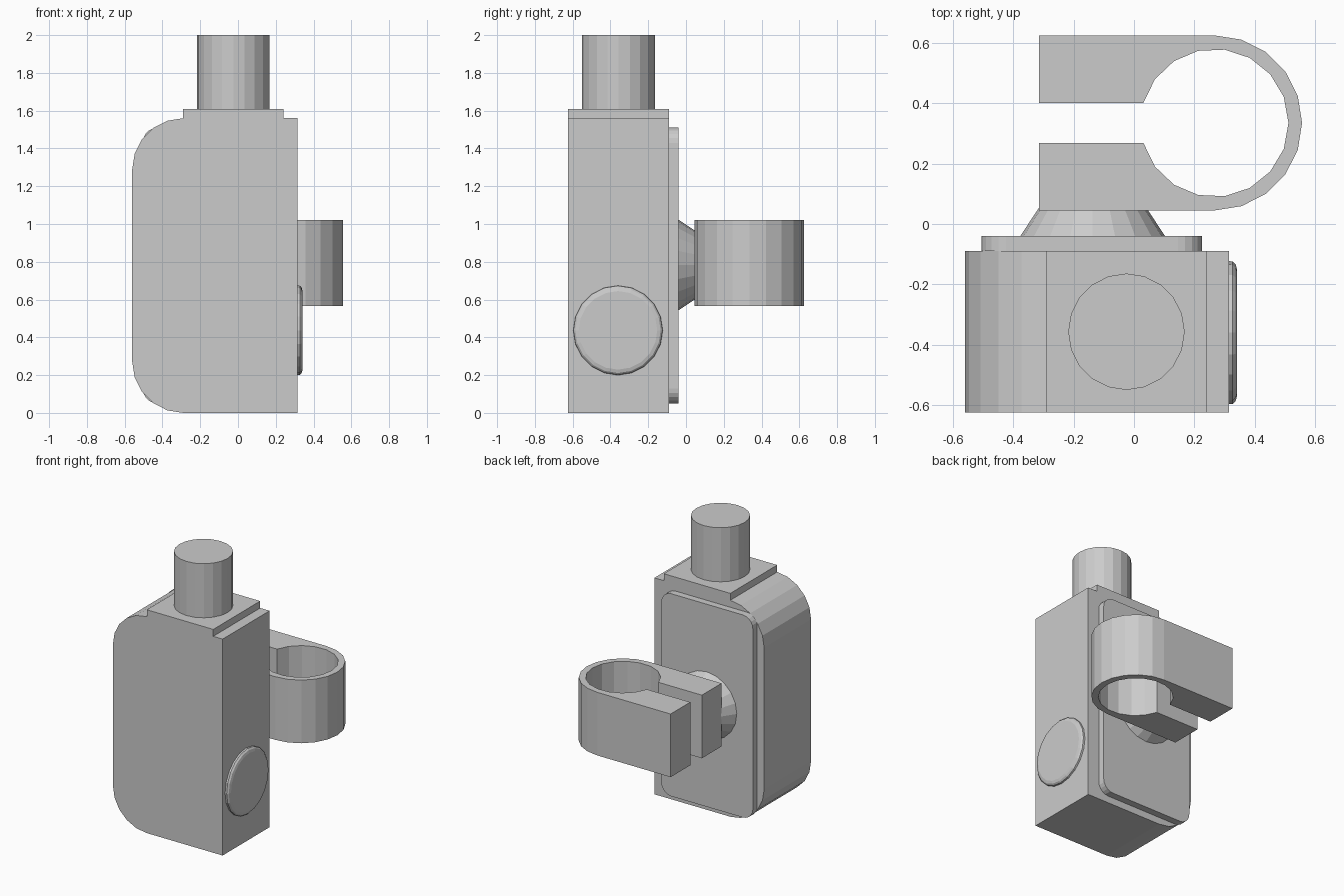
import bpy, bmesh, math
from mathutils import Matrix, Vector

cube = bpy.data.objects.get("Cube")
if cube:
    bpy.data.objects.remove(cube, do_unlink=True)

grey = bpy.data.materials.new("plain_grey")
grey.use_nodes = True
COLOUR = (0.6, 0.6, 0.6, 1)
grey.diffuse_color = COLOUR
grey.node_tree.nodes["Principled BSDF"].inputs["Base Color"].default_value = COLOUR


def finish(name, bm):
    bmesh.ops.recalc_face_normals(bm, faces=bm.faces)
    mesh = bpy.data.meshes.new(name)
    bm.to_mesh(mesh)
    bm.free()
    mesh.materials.append(grey)
    obj = bpy.data.objects.new(name, mesh)
    bpy.context.collection.objects.link(obj)
    return obj


def arc(cx, cy, r, start, end, steps):
    angles = [math.radians(start + (end - start) * i / steps) for i in range(steps + 1)]
    return [(cx + r * math.cos(a), cy + r * math.sin(a)) for a in angles]


def extrude(name, outline, low, high, axis):
    """Extrude a 2D outline along y (outline is x, z) or z (outline is x, y)."""
    place = (lambda p: (p[0], low, p[1])) if axis == "y" else (lambda p: (p[0], p[1], low))
    step = Vector((0, high - low, 0)) if axis == "y" else Vector((0, 0, high - low))
    bm = bmesh.new()
    face = bm.faces.new([bm.verts.new(place(p)) for p in outline])
    out = bmesh.ops.extrude_face_region(bm, geom=[face], use_keep_orig=True)
    verts = [g for g in out["geom"] if isinstance(g, bmesh.types.BMVert)]
    bmesh.ops.translate(bm, verts=verts, vec=step)
    return finish(name, bm)


def turned(name, centre, axis, rings, sides):
    """Stack circular rings of (offset, radius) along an axis and cap the ends."""
    turn = Vector(axis).to_track_quat("Z", "Y").to_matrix().to_4x4()
    bm = bmesh.new()
    loops = [[bm.verts.new((x, y, h)) for x, y in arc(0, 0, r, 0, 360, sides)[:-1]]
             for h, r in rings]
    for a, b in zip(loops, loops[1:]):
        for i in range(sides):
            j = (i + 1) % sides
            bm.faces.new((a[i], a[j], b[j], b[i]))
    bm.faces.new(loops[0])
    bm.faces.new(loops[-1])
    bm.transform(Matrix.Translation(centre) @ turn)
    return finish(name, bm)


# Main housing, rounded along one side only
R = 0.27
body = [(0.315, 0), (0.315, 1.56)]
body += arc(-0.56 + R, 1.56 - R, R, 90, 180, 5)
body += arc(-0.56 + R, R, R, 180, 270, 5)
extrude("housing", body, -0.625, -0.09, "y")

# Raised collar and post on top
collar = [(-0.29, 1.56), (0.24, 1.56), (0.24, 1.61), (-0.29, 1.61)]
extrude("top_collar", collar, -0.625, -0.09, "y")
turned("top_post", (-0.025, -0.357, 1.61), (0, 0, 1), [(0, 0.193), (0.39, 0.193)], 20)

# Back plate with four rounded corners
r = 0.08
x0, x1, z0, z1 = -0.505, 0.225, 0.05, 1.51
plate = []
corners = [(x1 - r, z1 - r), (x0 + r, z1 - r), (x0 + r, z0 + r), (x1 - r, z0 + r)]
for i, (cx, cz) in enumerate(corners):
    plate += arc(cx, cz, r, 90 * i, 90 * i + 90, 5)
extrude("back_plate", plate, -0.09, -0.04, "y")

# Conical neck joining the plate to the clamp
turned("clamp_neck", (-0.137, -0.04, 0.783), (0, 1, 0), [(0, 0.24), (0.095, 0.177)], 20)

# Split ring clamp with two straight jaws
cx, cy, outer, inner, gap = 0.267, 0.335, 0.29, 0.245, 0.066
mouth = 180 - math.degrees(math.asin(gap / inner))
clamp = [(-0.315, cy - outer)] + arc(cx, cy, outer, -90, 90, 10)
clamp += [(-0.315, cy + outer), (-0.315, cy + gap)]
clamp += arc(cx, cy, inner, mouth, -mouth, 16)
clamp += [(-0.315, cy - gap)]
extrude("ring_clamp", clamp, 0.565, 1.02, "z")

# Domed button on the side
turned("side_button", (0.315, -0.36, 0.437), (1, 0, 0),
       [(0, 0.237), (0.012, 0.236), (0.022, 0.226), (0.027, 0.208)], 20)
